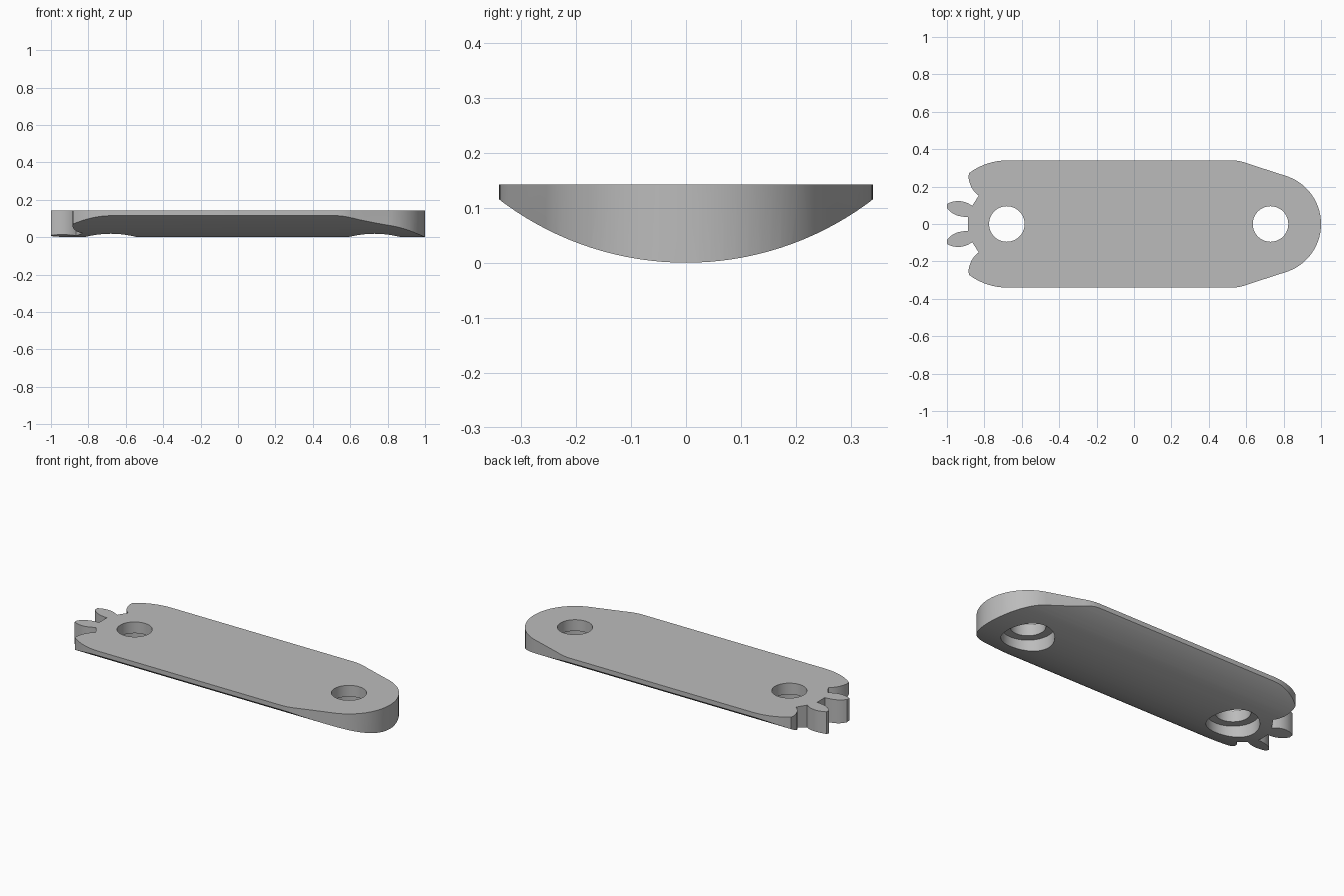
import bpy, bmesh, math
from mathutils import Matrix, Vector
from mathutils.geometry import interpolate_bezier

cube = bpy.data.objects.get("Cube")
if cube:
    bpy.data.objects.remove(cube, do_unlink=True)

TOP = 0.142
BELLY_R = 0.56
HOLES = (-0.68, 0.73)

grey = bpy.data.materials.new("plain_grey")
grey.use_nodes = True
colour = (0.5, 0.5, 0.5, 1)
grey.diffuse_color = colour
grey.node_tree.nodes["Principled BSDF"].inputs["Base Color"].default_value = colour


def make_object(name, bm):
    bmesh.ops.recalc_face_normals(bm, faces=bm.faces)
    mesh = bpy.data.meshes.new(name)
    bm.to_mesh(mesh)
    bm.free()
    mesh.materials.append(grey)
    obj = bpy.data.objects.new(name, mesh)
    bpy.context.collection.objects.link(obj)
    return obj


def cylinder(name, radius, length, matrix, segments=64):
    bm = bmesh.new()
    bmesh.ops.create_cone(bm, cap_ends=True, segments=segments, radius1=radius,
                          radius2=radius, depth=length, matrix=matrix)
    return make_object(name, bm)


def curve(a, b, c, d, steps=8):
    pts = [Vector((*p, 0)) for p in (a, b, c, d)]
    return [(p.x, p.y) for p in interpolate_bezier(*pts, steps + 1)]


# Half outline: round nose, tapered shoulder, straight side, notched tail
half = [(0.73 + 0.27 * math.cos(math.radians(a)), 0.27 * math.sin(math.radians(a)))
        for a in range(0, 71, 5)]
half += curve((0.63, 0.316), (0.59, 0.331), (0.56, 0.34), (0.52, 0.34))
half += curve((-0.675, 0.34), (-0.75, 0.34), (-0.82, 0.318), (-0.882, 0.272))
half += curve((-0.885, 0.25), (-0.88, 0.21), (-0.863, 0.175), (-0.83, 0.152))
# Gear-like tooth
half += curve((-0.865, 0.097), (-0.905, 0.127), (-0.955, 0.132), (-1.0, 0.107))
half += curve((-1.0, 0.085), (-0.975, 0.052), (-0.94, 0.038), (-0.888, 0.037))
outline = half + [(x, -y) for x, y in reversed(half[1:])]

# Flat plate extruded from the outline
bm = bmesh.new()
face = bm.faces.new([bm.verts.new((x, y, -0.05)) for x, y in outline])
ext = bmesh.ops.extrude_face_region(bm, geom=[face])
bmesh.ops.translate(bm, vec=(0, 0, TOP + 0.05),
                    verts=[v for v in ext["geom"] if isinstance(v, bmesh.types.BMVert)])
plate = make_object("link_plate", bm)

# Rounded belly, through holes and wider recesses underneath
cutters = [("INTERSECT", cylinder("belly_shape", BELLY_R, 3,
            Matrix.Translation((0, 0, BELLY_R)) @ Matrix.Rotation(math.pi / 2, 4, "Y"), 160))]
for x in HOLES:
    cutters.append(("DIFFERENCE", cylinder("hole_cutter", 0.095, 1, Matrix.Translation((x, 0, 0)))))
    cutters.append(("DIFFERENCE", cylinder("recess_cutter", 0.142, 0.2,
                                           Matrix.Translation((x, 0, -0.025)))))

bpy.context.view_layer.objects.active = plate
for operation, cutter in cutters:
    mod = plate.modifiers.new("cut", "BOOLEAN")
    mod.operation = operation
    mod.solver = "EXACT"
    mod.object = cutter
    bpy.ops.object.modifier_apply(modifier=mod.name)
    bpy.data.objects.remove(cutter, do_unlink=True)

bpy.ops.object.select_all(action="DESELECT")
plate.select_set(True)
bpy.ops.object.shade_smooth_by_angle(angle=math.radians(30))
